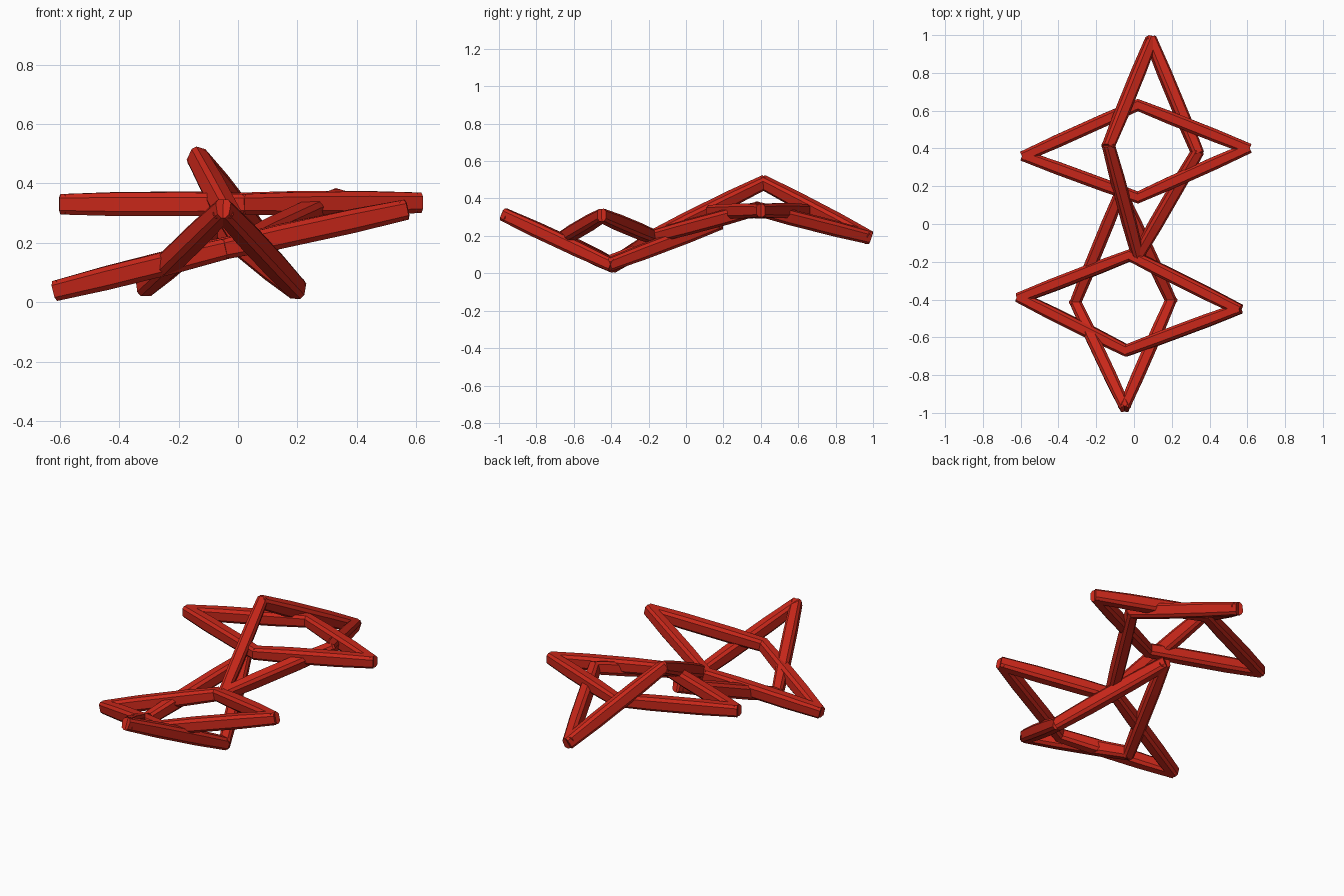
import bpy, bmesh
from mathutils import Vector

if "Cube" in bpy.data.objects:
    bpy.data.objects.remove(bpy.data.objects["Cube"])

red = bpy.data.materials.new("red")
red.diffuse_color = (0.58, 0.02, 0.01, 1)
red.use_nodes = True
red.node_tree.nodes["Principled BSDF"].inputs["Base Color"].default_value = red.diffuse_color


def add_bar(bm, a, b, up):
    # Chamfered square bar that swells slightly towards the middle
    axis = (b - a).normalized()
    side = axis.cross(up).normalized()
    top = side.cross(axis).normalized()
    c = 0.6
    section = [(1, -c), (1, c), (c, 1), (-c, 1), (-1, c), (-1, -c), (-c, -1), (c, -1)]
    rings = []
    for t, r in ((0, 0.033), (0.3, 0.038), (0.7, 0.038), (1, 0.033)):
        p = a.lerp(b, t)
        rings.append([bm.verts.new(p + side * x * r * 0.9 + top * y * r * 1.04) for x, y in section])
    for lo, hi in zip(rings, rings[1:]):
        for i in range(8):
            j = (i + 1) % 8
            bm.faces.new((lo[i], lo[j], hi[j], hi[i]))
    bm.faces.new(rings[0][::-1])
    bm.faces.new(rings[-1])


def diamond(name, corners):
    # Four bars in a loop, each turned to the fold plane of the diamond
    pts = [Vector(p) for p in corners]
    up = (pts[2] - pts[0]).cross(pts[3] - pts[1]).normalized()
    bm = bmesh.new()
    for i in range(4):
        a, b = pts[i], pts[(i + 1) % 4]
        d = (b - a).normalized() * 0.012
        add_bar(bm, a - d, b + d, up)
    bmesh.ops.recalc_face_normals(bm, faces=bm.faces)
    mesh = bpy.data.meshes.new(name)
    bm.to_mesh(mesh)
    bm.free()
    mesh.materials.append(red)
    bpy.context.collection.objects.link(bpy.data.objects.new(name, mesh))


# Crosswise flat diamonds
diamond("back_cross_diamond", [(-0.58, 0.36, 0.33), (0.02, 0.63, 0.335), (0.60, 0.40, 0.335), (0.02, 0.14, 0.33)])
diamond("front_cross_diamond", [(-0.60, -0.39, 0.042), (-0.02, -0.165, 0.19), (0.55, -0.45, 0.308), (-0.04, -0.67, 0.18)])
# Lengthwise folded diamonds
diamond("back_long_diamond", [(0.09, 0.97, 0.195), (-0.135, 0.415, 0.485), (0.02, -0.165, 0.2), (0.335, 0.38, 0.345)])
diamond("front_long_diamond", [(-0.05, -0.965, 0.31), (-0.31, -0.415, 0.057), (-0.07, 0.17, 0.265), (0.195, -0.405, 0.048)])
